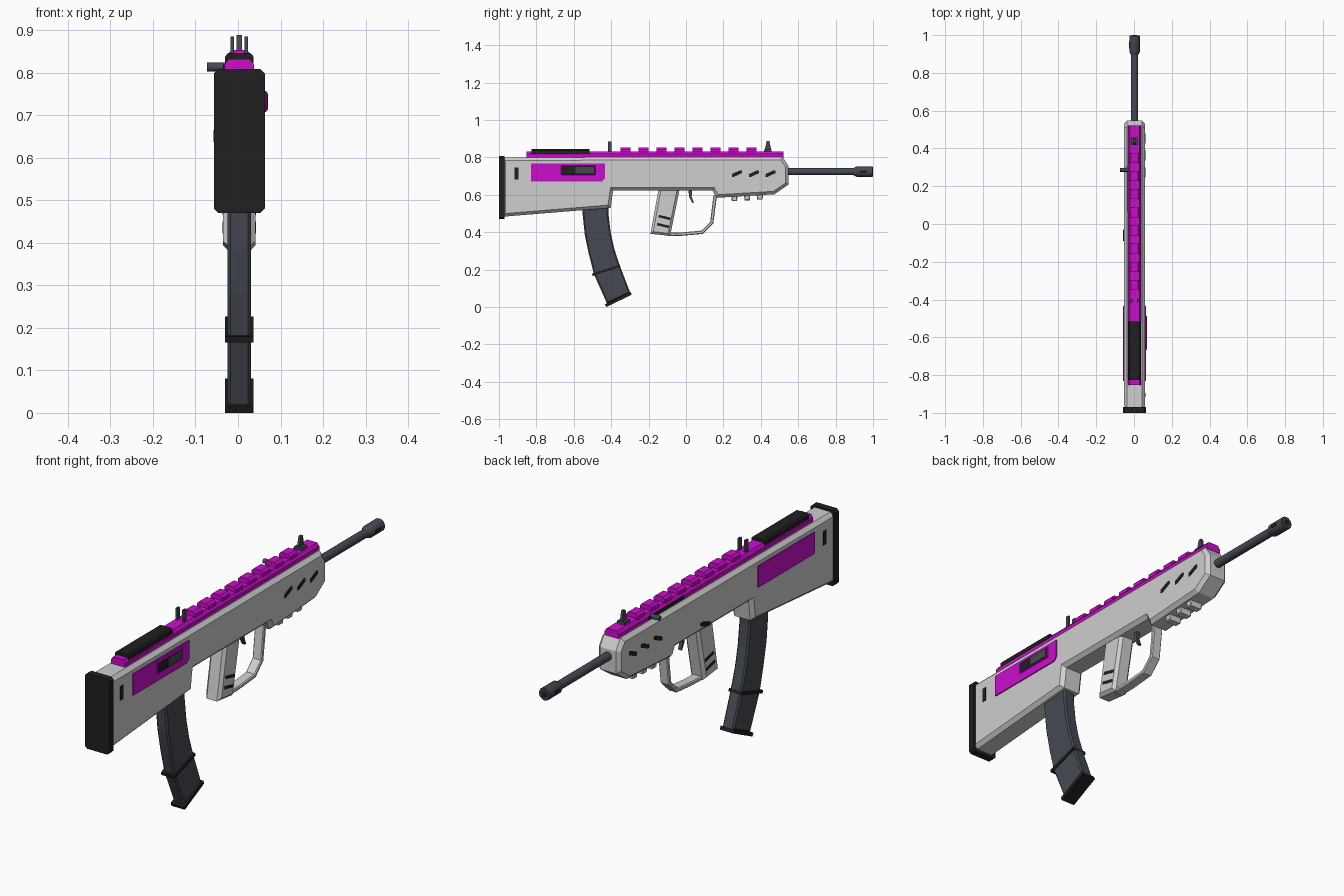
import bpy, bmesh, math

CX = 0.003  # centre plane of the model


def material(name, rgb):
    m = bpy.data.materials.new(name)
    m.diffuse_color = (*rgb, 1)
    return m


GREY = material("light_grey", (0.62, 0.62, 0.62))
MAGENTA = material("magenta", (0.60, 0.004, 0.60))
SLATE = material("dark_slate", (0.058, 0.066, 0.085))
BLACK = material("black", (0.014, 0.014, 0.014))


def finish(bm, name, mat):
    bmesh.ops.recalc_face_normals(bm, faces=bm.faces)
    me = bpy.data.meshes.new(name)
    bm.to_mesh(me)
    bm.free()
    me.materials.append(mat)
    ob = bpy.data.objects.new(name, me)
    bpy.context.collection.objects.link(ob)
    return ob


def prism(name, pts, x0, x1, mat, bevel=0):
    """Side profile of (y, z) points extruded from x0 to x1, rims chamfered."""
    bm = bmesh.new()
    a, b = [[bm.verts.new((CX + x, y, z)) for y, z in pts] for x in (x0, x1)]
    caps = [bm.faces.new(a), bm.faces.new(b[::-1])]
    n = len(pts)
    for i in range(n):
        j = (i + 1) % n
        bm.faces.new((a[j], a[i], b[i], b[j]))
    bmesh.ops.recalc_face_normals(bm, faces=bm.faces)
    if bevel:
        rims = list({e for f in caps for e in f.edges})
        bmesh.ops.bevel(bm, geom=rims, offset=bevel, segments=1,
                        profile=0.5, affect='EDGES')
    return finish(bm, name, mat)


def rect(y0, y1, z0, z1):
    return [(y0, z0), (y1, z0), (y1, z1), (y0, z1)]


def extrude_section(name, section, y0, y1, mat):
    """Front section of (x, z) points extruded from y0 to y1."""
    bm = bmesh.new()
    f = bm.faces.new([bm.verts.new((CX + x, y0, z)) for x, z in section])
    ext = bmesh.ops.extrude_face_region(bm, geom=[f])
    for v in ext["geom"]:
        if isinstance(v, bmesh.types.BMVert):
            v.co.y = y1
    return finish(bm, name, mat)


def lathe(name, rings, place, mat, sides=16):
    """Round part from (radius, position) rings; place maps to xyz."""
    bm = bmesh.new()
    loops = []
    for r, p in rings:
        loops.append([bm.verts.new(place(r * math.cos(t), r * math.sin(t), p))
                      for t in (2 * math.pi * i / sides for i in range(sides))])
    for a, b in zip(loops, loops[1:]):
        for i in range(sides):
            j = (i + 1) % sides
            bm.faces.new((a[i], a[j], b[j], b[i])).smooth = True
    bm.faces.new(loops[0])
    bm.faces.new(loops[-1][::-1])
    ob = finish(bm, name, mat)
    ob.data.set_sharp_from_angle(angle=math.radians(35))
    return ob


def both_sides(name, pts, depth0, depth1, mat):
    prism(name + "_right", pts, depth0, depth1, mat)
    prism(name + "_left", pts, -depth1, -depth0, mat)


# Main body and butt pad
W = 0.055
prism("body", [(-0.98, 0.80), (-0.98, 0.483), (-0.403, 0.53), (-0.39, 0.622),
               (0.142, 0.622), (0.163, 0.584), (0.473, 0.603), (0.548, 0.655),
               (0.548, 0.755), (0.516, 0.803)], -W, W, GREY, 0.016)
c = 0.01
extrude_section("butt_pad", [(-0.06, 0.47 + c), (-0.06 + c, 0.47), (0.06 - c, 0.47),
                             (0.06, 0.47 + c), (0.06, 0.808 - c), (0.06 - c, 0.808),
                             (-0.06 + c, 0.808), (-0.06, 0.808 - c)], -1.0, -0.97, BLACK)

# Barrel and muzzle
along_y = lambda u, v, p: (CX + u, p, 0.724 + v)
lathe("barrel", [(0.019, 0.50), (0.019, 0.93)], along_y, SLATE)
lathe("muzzle", [(0.019, 0.895), (0.028, 0.912), (0.028, 0.996), (0.025, 0.999)],
      along_y, SLATE)
lathe("bore", [(0.014, 0.99), (0.014, 1.0)], along_y, BLACK)
both_sides("muzzle_slot", rect(0.93, 0.965, 0.717, 0.731), 0.02, 0.0285, BLACK)

# Top rail with teeth and cheek pad
extrude_section("rail", [(-0.035, 0.798), (0.035, 0.798), (0.035, 0.818),
                         (0.025, 0.832), (-0.025, 0.832), (-0.035, 0.818)],
                -0.853, 0.521, MAGENTA)
for i in range(8):
    y = -0.35 + i * 0.0963
    extrude_section(f"rail_tooth_{i + 1}",
                    [(-0.028, 0.828), (0.028, 0.828), (0.028, 0.843),
                     (0.018, 0.853), (-0.018, 0.853), (-0.028, 0.843)],
                    y, y + 0.053, MAGENTA)
extrude_section("cheek_pad", [(-0.033, 0.822), (0.033, 0.822), (0.033, 0.838),
                              (0.026, 0.846), (-0.026, 0.846), (-0.033, 0.838)],
                -0.826, -0.515, BLACK)

# Sights
prism("front_sight", [(0.418, 0.83), (0.458, 0.83), (0.446, 0.888), (0.432, 0.888)],
      -0.006, 0.006, SLATE)
prism("front_sight_base", rect(0.418, 0.458, 0.83, 0.843), -0.018, 0.018, SLATE)
both_sides("rear_sight_post", rect(-0.416, -0.398, 0.83, 0.885), 0.012, 0.021, SLATE)

# Charging handle on the left, running in a dark slot
prism("handle_slot", rect(0.06, 0.31, 0.805, 0.819), -0.038, -0.03, BLACK)
lathe("charging_handle", [(0.0105, -0.073), (0.0105, -0.02)],
      lambda u, v, p: (p, 0.287 + u, 0.813 + v), SLATE, 12)

# Magenta side plates and ejection port
prism("port_plate", [(-0.83, 0.672), (-0.448, 0.672), (-0.433, 0.69), (-0.433, 0.768),
                     (-0.83, 0.768)], 0.05, 0.060, MAGENTA)
prism("port_frame", rect(-0.667, -0.485, 0.707, 0.757), 0.05, 0.065, MAGENTA, 0.003)
prism("port_opening", rect(-0.662, -0.49, 0.711, 0.753), 0.06, 0.066, BLACK)
prism("port_bolt", rect(-0.592, -0.492, 0.713, 0.75), 0.06, 0.067, SLATE)
prism("left_plate", rect(-0.83, -0.433, 0.672, 0.768), -0.060, -0.05, MAGENTA)

# Dark slots and selector
both_sides("sling_slot", rect(-0.917, -0.896, 0.682, 0.745), 0.05, 0.057, BLACK)
for i, y in enumerate((0.272, 0.364, 0.452)):
    both_sides(f"vent_{i + 1}", [(y - 0.027, 0.695), (y - 0.018, 0.695), (y + 0.027, 0.716),
                                 (y + 0.027, 0.731), (y + 0.016, 0.731), (y - 0.027, 0.711)],
               0.05, 0.057, BLACK)
prism("selector", [(-0.09, 0.637), (-0.07, 0.637), (-0.03, 0.652), (-0.03, 0.665),
                   (-0.05, 0.665), (-0.09, 0.65)], -0.061, -0.05, BLACK)

# Ridges under the fore end
for i in range(3):
    y = 0.241 + i * 0.068
    z = 0.566 + i * 0.004
    prism(f"fore_ridge_{i + 1}", [(y, 0.61), (y + 0.004, z), (y + 0.032, z), (y + 0.036, 0.61)],
          -0.03, 0.03, GREY, 0.004)

# Grip, guard and trigger
prism("grip", [(-0.145, 0.64), (-0.19, 0.392), (-0.085, 0.38), (-0.032, 0.64)],
      -0.038, 0.038, GREY, 0.013)
for i, (y, z) in enumerate(((-0.115, 0.478), (-0.123, 0.435))):
    both_sides(f"grip_slot_{i + 1}", [(y - 0.033, z + 0.002), (y + 0.03, z - 0.013),
                                      (y + 0.033, z), (y - 0.03, z + 0.015)],
               0.03, 0.0395, BLACK)
prism("trigger_guard", [(-0.1, 0.379), (-0.02, 0.381), (0.09, 0.391), (0.146, 0.446),
                        (0.166, 0.60), (0.147, 0.60), (0.129, 0.453), (0.083, 0.409),
                        (-0.02, 0.399), (-0.1, 0.397)], -0.023, 0.023, GREY, 0.004)
prism("trigger", [(0.012, 0.63), (0.034, 0.63), (0.03, 0.59), (0.042, 0.558),
                  (0.034, 0.556), (0.017, 0.588)], -0.008, 0.008, SLATE)

# Curved magazine with band and base plate
rear = [(-0.553, 0.57), (-0.553, 0.50), (-0.541, 0.385), (-0.52, 0.285),
        (-0.492, 0.175), (-0.422, 0.018)]
front = [(-0.415, 0.57), (-0.415, 0.50), (-0.403, 0.40), (-0.383, 0.31),
         (-0.354, 0.222), (-0.298, 0.076)]
prism("magazine", rear + front[::-1], -0.028, 0.028, SLATE, 0.007)
prism("magazine_band", [(-0.499, 0.166), (-0.351, 0.214), (-0.355, 0.227), (-0.503, 0.179)],
      -0.033, 0.033, BLACK)
prism("magazine_base", [(-0.427, 0.0), (-0.29, 0.066), (-0.297, 0.081), (-0.434, 0.015)],
      -0.033, 0.033, BLACK)
